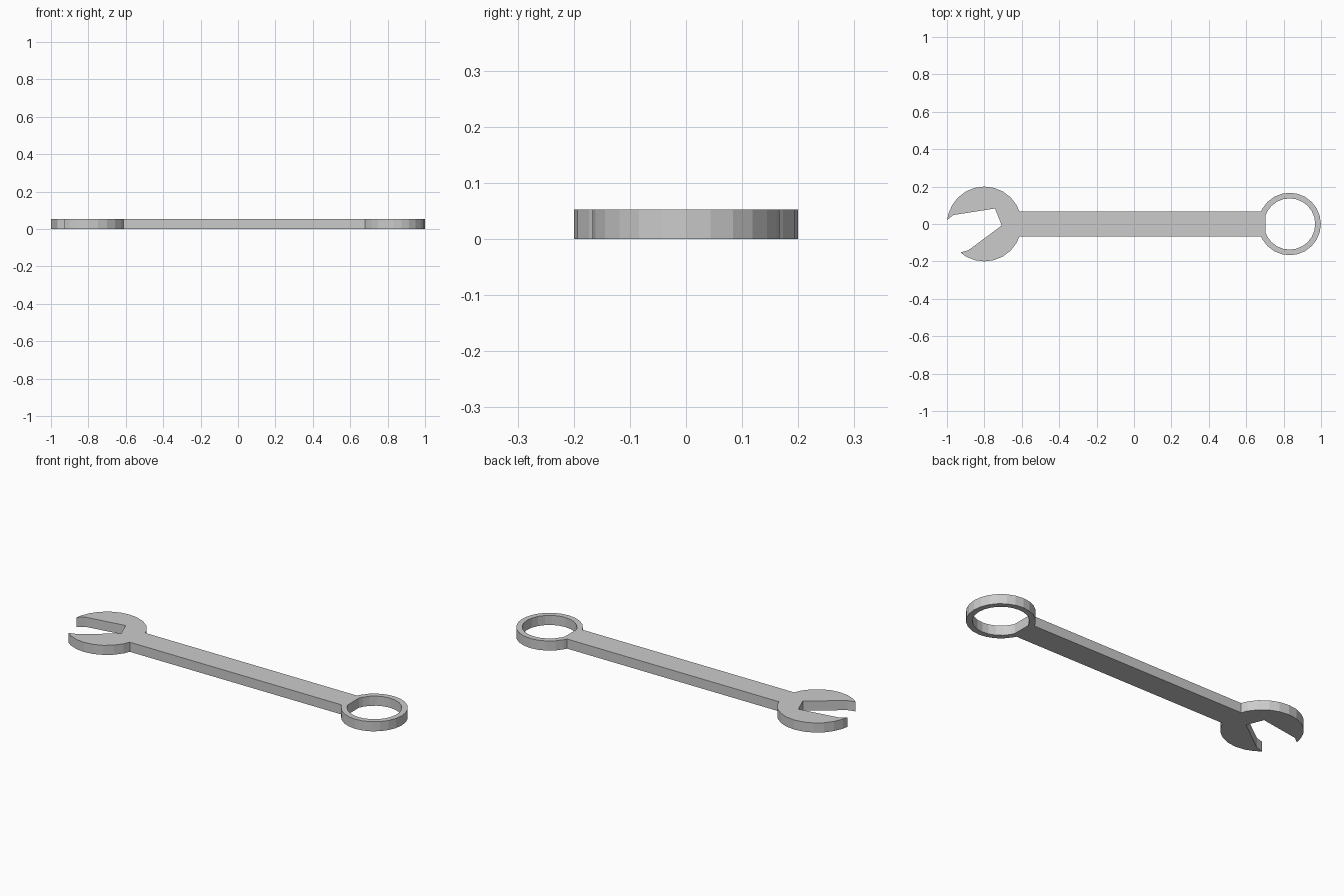
import bpy, bmesh
from math import sin, cos, radians

if "Cube" in bpy.data.objects:
    bpy.data.objects.remove(bpy.data.objects["Cube"])

THICK = 0.053
HALF = 0.067                      # half width of the handle
HEAD, HEAD_R = -0.8, 0.2          # open jaw centre and radius
RING, RING_R, HOLE_R = 0.832, 0.167, 0.137


def arc(cx, r, start, end):
    """Points every 15 degrees (24-sided circle)."""
    return [(cx + r * cos(radians(a)), r * sin(radians(a)))
            for a in range(start, end + 1, 15)]


def add_loop(bm, points):
    verts = [bm.verts.new((x, y, 0)) for x, y in points]
    for a, b in zip(verts, verts[1:] + verts[:1]):
        bm.edges.new((a, b))


# Outer outline: lower jaw, handle, ring, handle, upper jaw, mouth
outline = arc(HEAD, HEAD_R, 240, 330)
outline += [(-0.613, -HALF), (0.679, -HALF)]
outline += arc(RING, RING_R, 210, 510)
outline += [(0.679, HALF), (-0.613, HALF)]
outline += arc(HEAD, HEAD_R, 30, 165)
outline += [(-0.999, 0.022), (-0.965, 0.048), (-0.743, 0.083),
            (-0.707, -0.008), (-0.885, -0.14), (-0.928, -0.152)]

# Ring hole, with the flat handle end cutting its left side
hole = arc(RING, HOLE_R, -150, 150) + [(0.704, 0.048), (0.704, -0.048)]

# Fill between the loops and extrude to thickness
bm = bmesh.new()
add_loop(bm, outline)
add_loop(bm, hole)
bmesh.ops.triangle_fill(bm, use_beauty=True, use_dissolve=False,
                        edges=bm.edges[:], normal=(0, 0, 1))
ext = bmesh.ops.extrude_face_region(bm, geom=bm.faces[:], use_keep_orig=True)
top = [g for g in ext["geom"] if isinstance(g, bmesh.types.BMVert)]
bmesh.ops.translate(bm, verts=top, vec=(0, 0, THICK))
bmesh.ops.recalc_face_normals(bm, faces=bm.faces[:])

mesh = bpy.data.meshes.new("combination_wrench")
bm.to_mesh(mesh)
bm.free()
bpy.context.collection.objects.link(bpy.data.objects.new("combination_wrench", mesh))
